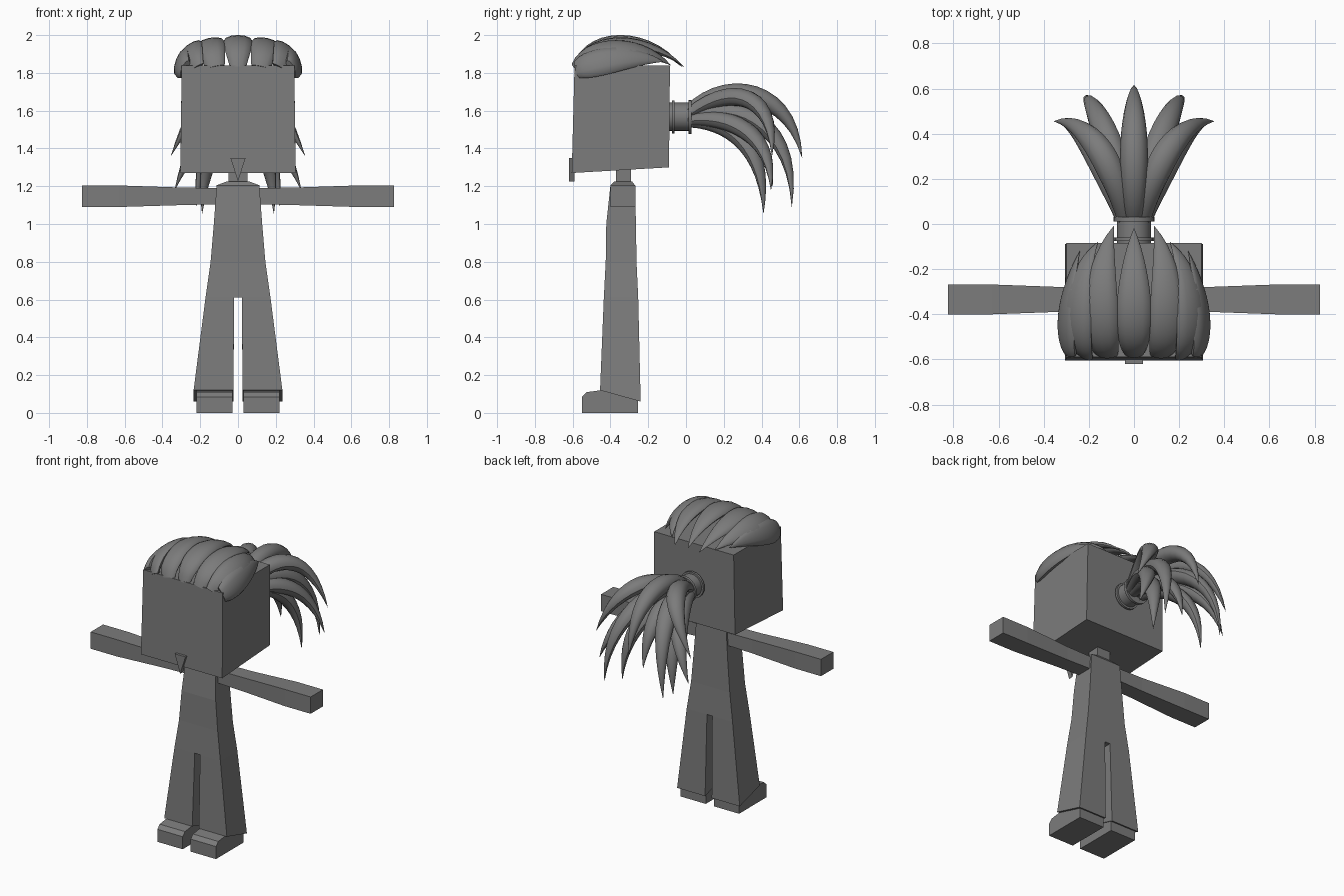
import bpy, bmesh, math
from mathutils import Vector

if "Cube" in bpy.data.objects:
    bpy.data.objects.remove(bpy.data.objects["Cube"])

grey = bpy.data.materials.new("plain grey")
grey.diffuse_color = (0.2, 0.2, 0.2, 1)
grey.use_nodes = True
grey.node_tree.nodes["Principled BSDF"].inputs["Base Color"].default_value = grey.diffuse_color


def loft(name, rings, smooth=False):
    """Join equal-sized rings of points into a closed skin."""
    bm = bmesh.new()
    loops = [[bm.verts.new(p) for p in ring] for ring in rings]
    n = len(loops[0])
    for a, b in zip(loops, loops[1:]):
        for i in range(n):
            j = (i + 1) % n
            bm.faces.new((a[i], a[j], b[j], b[i]))
    bm.faces.new(loops[0])
    bm.faces.new(loops[-1])
    bmesh.ops.remove_doubles(bm, verts=bm.verts, dist=1e-5)
    bmesh.ops.recalc_face_normals(bm, faces=bm.faces)
    me = bpy.data.meshes.new(name)
    bm.to_mesh(me)
    bm.free()
    me.materials.append(grey)
    if smooth:
        me.shade_smooth()
        me.set_sharp_from_angle(angle=math.radians(35))
    ob = bpy.data.objects.new(name, me)
    bpy.context.collection.objects.link(ob)
    return ob


def rect(x0, x1, y0, y1, z0, z1=None):
    """Horizontal rectangle, z0 at the front edge and z1 at the back edge."""
    z1 = z0 if z1 is None else z1
    return [(x0, y0, z0), (x1, y0, z0), (x1, y1, z1), (x0, y1, z1)]


def both_sides(points, s):
    return [(x * s, y, z) for x, y, z in points]


def strand(name, path, up, width, thick, start, peak, steps=14, sides=12):
    """Pointed lock of hair swept along a cubic curve."""
    p0, p1, p2, p3 = map(Vector, path)
    up = Vector(up)
    rings = []
    for k in range(steps + 1):
        t = k / steps
        u = 1 - t
        c = p0*u**3 + 3*p1*u*u*t + 3*p2*u*t*t + p3*t**3
        d = (3*(p1-p0)*u*u + 6*(p2-p1)*u*t + 3*(p3-p2)*t*t).normalized()
        side = d.cross(up).normalized()
        nrm = side.cross(d)
        if t < peak:
            r = start + (1 - start) * math.sin(t / peak * math.pi / 2)
        else:
            r = max(0.01, math.cos((t - peak) / (1 - peak) * math.pi / 2) ** 0.9)
        rings.append([c + side * width * r * math.cos(a) + nrm * thick * r * math.sin(a)
                      for a in (2 * math.pi * i / sides for i in range(sides))])
    return loft(name, rings, True)


# Head, neck and chin beard
loft("head", [rect(-.305, .305, -.605, -.09, 1.27, 1.30),
              rect(-.298, .298, -.59, -.085, 1.84)])
loft("neck", [rect(-.05, .05, -.37, -.29, 1.20), rect(-.05, .05, -.37, -.29, 1.30)])
loft("chin_beard", [[(-.04, y, 1.35), (.04, y, 1.35), (0, y, 1.225)] for y in (-.62, -.59)])

# Body
loft("torso", [rect(-.172, .172, -.435, -.253, .61),
               rect(-.145, .145, -.425, -.262, .80),
               rect(-.128, .128, -.422, -.265, 1.0),
               rect(-.113, .113, -.40, -.27, 1.205),
               rect(-.06, .06, -.38, -.285, 1.225)])

for s, side in ((1, "left"), (-1, "right")):
    # Flared trouser leg
    loft(side + "_leg", [both_sides(r, s) for r in (
        rect(.025, .235, -.455, -.24, .12, .06), rect(.02, .172, -.435, -.253, .61))])
    # Shoe with rounded toe
    profile = [(-.55, 0), (-.255, 0), (-.255, .09), (-.45, .12), (-.525, .11), (-.55, .085)]
    loft(side + "_shoe", [[(x * s, y, z) for y, z in profile] for x in (.03, .22)])
    # Arm widening toward the hand
    loft(side + "_arm", [[(x * s, y0, z0), (x * s, y1, z0), (x * s, y1, z1), (x * s, y0, z1)]
                         for x, y0, y1, z0, z1 in ((.09, -.385, -.28, 1.105, 1.19),
                                                   (.30, -.388, -.28, 1.10, 1.193),
                                                   (.63, -.40, -.268, 1.09, 1.204),
                                                   (.825, -.40, -.268, 1.09, 1.204))])

# Ponytail tie: a collar with two rims
tie = [(-.10, .075), (-.075, .075), (-.075, .088), (-.06, .088), (-.06, .075),
       (.012, .075), (.012, .09), (.03, .09), (.03, .07)]
loft("hair_tie", [[(r * math.cos(a), y, 1.567 + r * math.sin(a))
                   for a in (math.tau * i / 20 for i in range(20))] for y, r in tie], True)

# Ponytail locks
strand("tail_top", [(0, .02, 1.60), (0, .2, 1.75), (0, .55, 1.74), (0, .615, 1.35)],
       (0, .4, 1), .062, .055, .6, .4)
strand("tail_under", [(0, .02, 1.55), (0, .2, 1.57), (0, .42, 1.52), (0, .46, 1.20)],
       (0, .4, 1), .06, .05, .6, .4)
tail = {"tail_upper": [(.04, .02, 1.59), (.08, .25, 1.74), (.20, .47, 1.70), (.355, .455, 1.36)],
        "tail_back": [(.03, .02, 1.57), (.05, .25, 1.66), (.19, .58, 1.56), (.22, .56, 1.09)],
        "tail_side": [(.045, .02, 1.55), (.10, .22, 1.58), (.22, .46, 1.50), (.335, .45, 1.18)],
        "tail_low": [(.03, .02, 1.54), (.06, .25, 1.55), (.18, .42, 1.42), (.19, .41, 1.055)]}
for s, side in ((1, "_left"), (-1, "_right")):
    for name, path in tail.items():
        strand(name + side, both_sides(path, s), (.3 * s, .4, 1), .06, .048, .6, .4)

# Swept-back locks over the top of the head
strand("crown_middle", [(0, -.575, 1.83), (0, -.53, 2.0), (0, -.2, 2.03), (0, -.02, 1.83)],
       (0, -.1, 1), .078, .033, .55, .4)
crown = {"crown_inner": ([(.12, -.575, 1.83), (.15, -.53, 1.98), (.17, -.2, 2.01), (.09, -.01, 1.83)], 12),
         "crown_outer": ([(.22, -.575, 1.825), (.27, -.53, 1.94), (.27, -.22, 1.96), (.16, -.08, 1.84)], 38),
         "crown_side": ([(.28, -.575, 1.82), (.305, -.53, 1.84), (.31, -.32, 1.91), (.24, -.12, 1.86)], 68)}
for s, side in ((1, "_left"), (-1, "_right")):
    for name, (path, tilt) in crown.items():
        a = math.radians(tilt)
        strand(name + side, both_sides(path, s), (s * math.sin(a), -.1, math.cos(a)),
               .078, .033, .65, .4)
